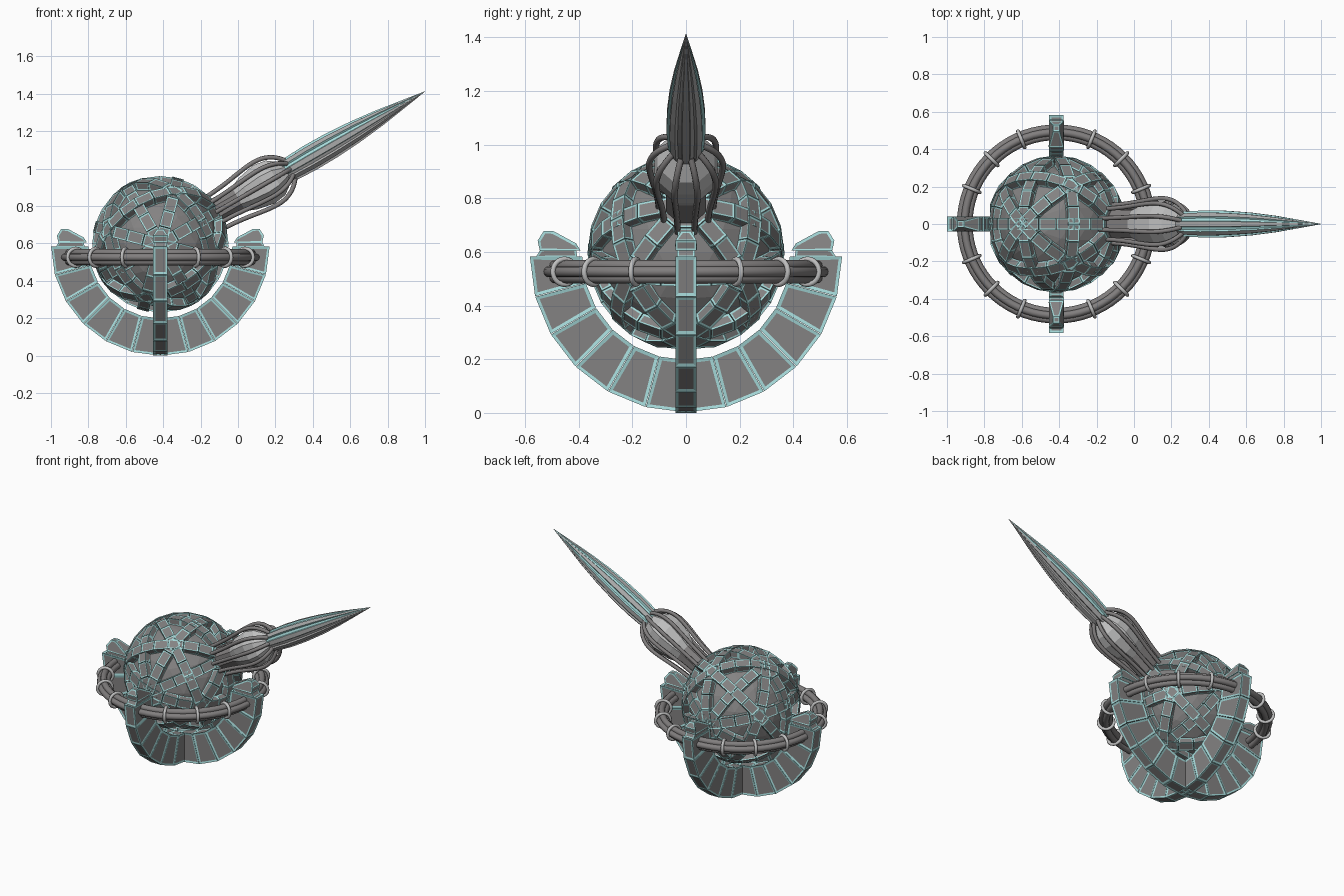
import bpy, bmesh, math
from mathutils import Vector, Matrix

if "Cube" in bpy.data.objects:
    bpy.data.objects.remove(bpy.data.objects["Cube"])

CX = -0.415
BALL = Vector((CX, 0, 0.596))
ARM = Vector((CX, 0, 0.584))
X, Y, Z = Vector((1, 0, 0)), Vector((0, 1, 0)), Vector((0, 0, 1))
# spike axis is tilted up 30 degrees; the ball's bands follow the same frame
A = Vector((math.cos(math.radians(30)), 0, 0.5))
U = Vector((-0.5, 0, math.cos(math.radians(30))))


def mat(name, c):
    m = bpy.data.materials.new(name)
    m.diffuse_color = (*c, 1)
    m.use_nodes = True
    m.node_tree.nodes["Principled BSDF"].inputs["Base Color"].default_value = m.diffuse_color
    return m


TEAL = mat("pale_teal", (0.38, 0.70, 0.70))
GREY = mat("panel_grey", (0.23, 0.225, 0.225))
PIPE = mat("pipe_grey", (0.22, 0.21, 0.21))
LIGHT = mat("light_grey", (0.52, 0.52, 0.52))
SPIKE = mat("spike_grey", (0.40, 0.40, 0.40))


def finish(bm, name, mats):
    bmesh.ops.recalc_face_normals(bm, faces=bm.faces)
    me = bpy.data.meshes.new(name)
    bm.to_mesh(me)
    bm.free()
    for m in mats:
        me.materials.append(m)
    ob = bpy.data.objects.new(name, me)
    bpy.context.collection.objects.link(ob)
    return ob


def panel(bm, border, depth):
    """Teal rim and sunken grey panel on every face."""
    bmesh.ops.recalc_face_normals(bm, faces=bm.faces)
    faces = list(bm.faces)
    bmesh.ops.inset_individual(bm, faces=faces, thickness=border, depth=-depth)
    for f in faces:
        f.material_index = 1


def prism(bm, a, b):
    """Closed solid between two matching polygons."""
    va, vb = [bm.verts.new(p) for p in a], [bm.verts.new(p) for p in b]
    bm.faces.new(va)
    bm.faces.new(vb)
    n = len(va)
    for i in range(n):
        j = (i + 1) % n
        bm.faces.new((va[i], va[j], vb[j], vb[i]))


def block_arc(name, c, e1, e2, r0, r1, w, t0, t1, count, border, depth, gap):
    """Row of panelled blocks along an arc in the plane e1, e2."""
    bm = bmesh.new()
    n = e1.cross(e2).normalized()
    step = (t1 - t0) / count
    for i in range(count):
        ends = []
        for t in (t0 + i * step + gap, t0 + (i + 1) * step - gap):
            d = e1 * math.cos(t) + e2 * math.sin(t)
            ends.append([c + d * r + n * s * w / 2
                         for r, s in ((r0, -1), (r1, -1), (r1, 1), (r0, 1))])
        prism(bm, *ends)
    panel(bm, border, depth)
    return finish(bm, name, [TEAL, GREY])


# ball: nine great-circle bands around a core
normals = [(1, 0, 0), (0, 1, 0), (0, 0, 1), (1, 1, 0), (1, -1, 0),
           (1, 0, 1), (1, 0, -1), (0, 1, 1), (0, 1, -1)]
for k, (a, u, y) in enumerate(normals):
    n = (A * a + U * u + Y * y).normalized()
    axis = [A, U, Y][(a, u, y).index(0)]
    e1 = axis.normalized()
    block_arc("ball_band_%d" % (k + 1), BALL, e1, n.cross(e1), 0.32, 0.363 + 0.0008 * k,
              0.064, 0, 2 * math.pi, 24, 0.011, 0.002, 0.003)
bpy.ops.mesh.primitive_ico_sphere_add(subdivisions=3, radius=0.325, location=BALL)
core = bpy.context.object
core.name = "ball_core"
core.data.materials.append(GREY)

# cradle: two crossed half rings
block_arc("cradle_arm_x", ARM, X, Z, 0.385, 0.584, 0.08,
          math.pi, 2 * math.pi, 12, 0.018, 0.003, 0.002)
block_arc("cradle_arm_y", ARM, Y, Z, 0.387, 0.582, 0.078,
          math.pi, 2 * math.pi, 12, 0.018, 0.003, 0.002)

# caps on the four arm ends: a collar and a slanted roof block
collar = [(0.405, 0.58), (0.41, 0.612), (0.54, 0.612), (0.56, 0.58)]
roof = [(0.393, 0.605), (0.41, 0.632), (0.495, 0.678), (0.53, 0.678),
        (0.553, 0.642), (0.545, 0.605)]
for k, d in enumerate((X, Y, -X, -Y)):
    side = d.cross(Z)
    bm = bmesh.new()
    for prof, w in ((collar, 0.034), (roof, 0.04)):
        sides = [[Vector((CX, 0, z)) + d * r + side * s * (w if z < 0.65 else 0.018)
                  for r, z in prof] for s in (-1, 1)]
        prism(bm, *sides)
    panel(bm, 0.011, 0.001)
    finish(bm, "arm_cap_%d" % (k + 1), [TEAL, GREY])


def torus(name, loc, rot, big, small, m, seg, ring):
    bpy.ops.mesh.primitive_torus_add(location=loc, rotation=rot, major_radius=big,
                                     minor_radius=small, major_segments=seg,
                                     minor_segments=ring)
    ob = bpy.context.object
    ob.name = name
    ob.data.materials.append(m)
    bpy.ops.object.shade_smooth()


# ring of bundled pipes with clamps
for k, (dr, dz) in enumerate(((0.022, 0), (-0.022, 0), (0, 0.023), (0, -0.023))):
    torus("ring_pipe_%d" % (k + 1), (CX, 0, 0.526 + dz), (0, 0, 0),
          0.49 + dr, 0.02, PIPE, 72, 12)
for k in range(16):
    if k % 4:
        t = k * math.pi / 8
        torus("ring_clamp_%d" % k, (CX + 0.49 * math.cos(t), 0.49 * math.sin(t), 0.526),
              (math.pi / 2, 0, t), 0.047, 0.010, LIGHT, 24, 8)


def lathe(name, prof, angles, mats, rule):
    """Skin (distance, radius) rings along the spike axis."""
    bm = bmesh.new()
    rings = [[bm.verts.new(BALL + A * s + (U * math.cos(t) + Y * math.sin(t)) * r * k)
              for t, k in angles] for s, r in prof]
    n = len(angles)
    for lo, hi in zip(rings, rings[1:]):
        for i in range(n):
            f = bm.faces.new((lo[i], lo[(i + 1) % n], hi[(i + 1) % n], hi[i]))
            f.material_index = rule(i)
    bm.faces.new(rings[0])
    bm.faces.new(rings[-1])
    return finish(bm, name, mats)


# spike: ribbed blade, grooves on the upper side are teal
ribs = []
for i in range(8):
    t = i * math.pi / 4
    ribs += [(t - 0.19, 1), (t + 0.19, 1), (t + 0.27, 0.86), (t + 0.515, 0.86)]


def groove(i):
    return 1 if i % 4 and math.cos(ribs[i][0]) > -0.45 else 0


lathe("spike_blade", [(0.70, 0.05), (0.80, 0.068), (0.92, 0.074), (1.05, 0.072),
                      (1.2, 0.062), (1.35, 0.045), (1.5, 0.022), (1.634, 0.0008)],
      ribs, [SPIKE, TEAL], groove)

# faceted bulb and its neck
octagon = [((i + 0.5) * math.pi / 4, 1) for i in range(8)]
lathe("spike_bulb", [(0.46, 0.07), (0.54, 0.105), (0.64, 0.127), (0.71, 0.115),
                     (0.78, 0.06)], octagon, [LIGHT], lambda i: 0)
lathe("spike_neck", [(0.30, 0.08), (0.50, 0.08)], octagon, [PIPE], lambda i: 0)

# curved pipes caging the bulb
path = [(0.32, 0.10), (0.42, 0.105), (0.52, 0.122), (0.63, 0.140),
        (0.71, 0.136), (0.77, 0.10), (0.80, 0.06)]
for k in range(10):
    t = (k + 0.5) * math.pi / 5
    d = U * math.cos(t) + Y * math.sin(t)
    cu = bpy.data.curves.new("bulb_pipe", "CURVE")
    cu.dimensions = "3D"
    cu.bevel_depth = 0.012
    cu.bevel_resolution = 2
    cu.use_fill_caps = True
    sp = cu.splines.new("NURBS")
    sp.points.add(len(path) - 1)
    for p, (s, r) in zip(sp.points, path):
        p.co = (*(BALL + A * s + d * r), 1)
    sp.use_endpoint_u = True
    sp.order_u = 4
    sp.resolution_u = 4
    cu.materials.append(PIPE)
    ob = bpy.data.objects.new("bulb_pipe_%d" % (k + 1), cu)
    bpy.context.collection.objects.link(ob)
    bpy.ops.object.select_all(action="DESELECT")
    ob.select_set(True)
    bpy.context.view_layer.objects.active = ob
    bpy.ops.object.convert(target="MESH")
    bpy.ops.object.shade_smooth()
